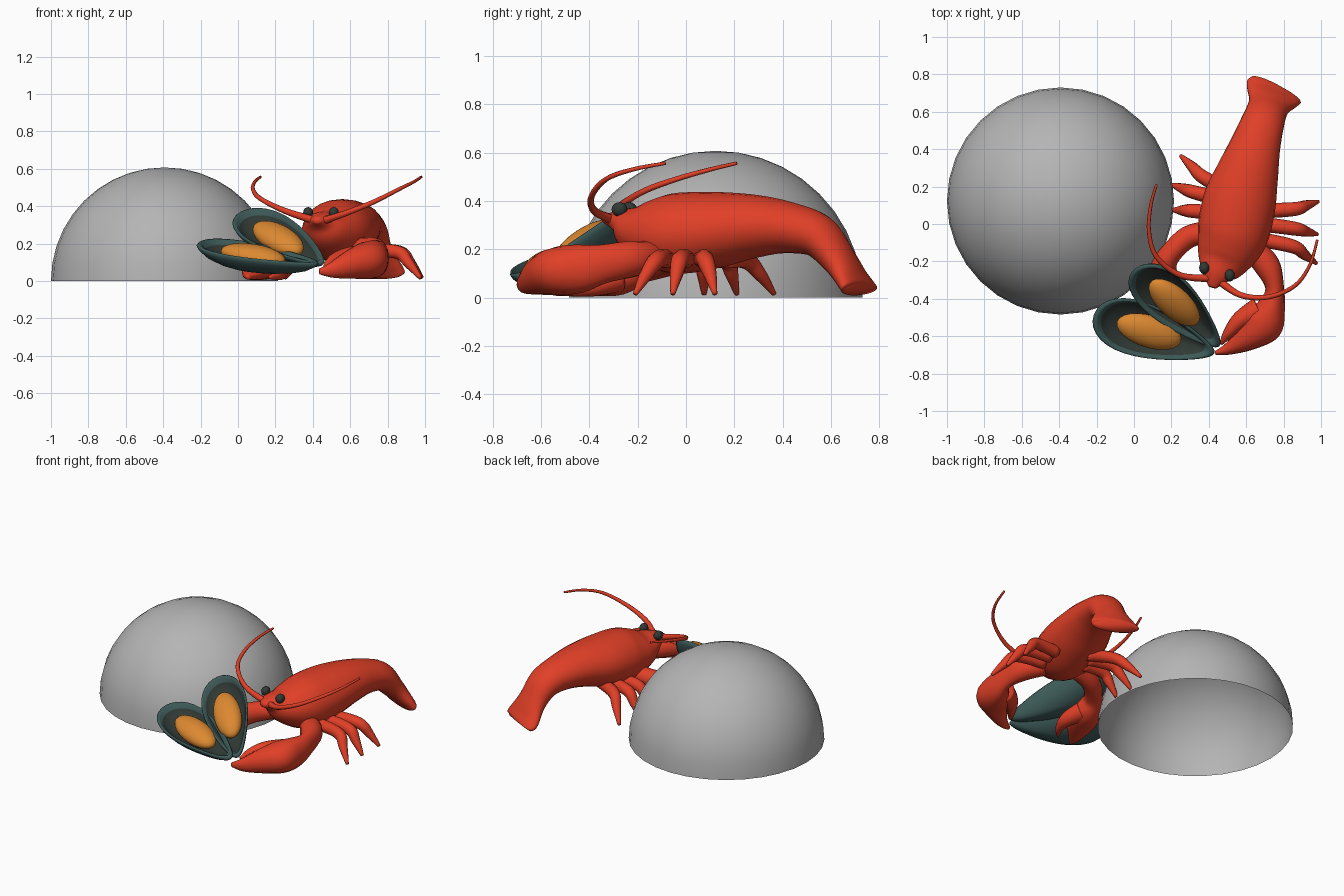
import bpy, bmesh, math
from mathutils import Vector, Matrix

if "Cube" in bpy.data.objects:
    bpy.data.objects.remove(bpy.data.objects["Cube"])


def material(name, rgb):
    m = bpy.data.materials.new(name)
    m.diffuse_color = (*rgb, 1)
    m.use_nodes = True
    m.node_tree.nodes["Principled BSDF"].inputs["Base Color"].default_value = m.diffuse_color
    return m


RED = material("lobster red", (0.75, 0.05, 0.02))
GREEN = material("shell green", (0.045, 0.10, 0.095))
DARK = material("dark shell lining", (0.03, 0.042, 0.036))
ORANGE = material("mussel orange", (0.72, 0.25, 0.03))
GREY = material("dome grey", (0.46, 0.46, 0.46))


def finish(bm, name, mats):
    bmesh.ops.recalc_face_normals(bm, faces=bm.faces[:])
    me = bpy.data.meshes.new(name)
    bm.to_mesh(me)
    bm.free()
    for m in mats:
        me.materials.append(m)
    for p in me.polygons:
        p.use_smooth = True
    ob = bpy.data.objects.new(name, me)
    bpy.context.collection.objects.link(ob)
    return ob


def catmull(a, b, c, d, t):
    return [0.5 * (2 * q + (r - p) * t + (2 * p - 5 * q + 4 * r - s) * t * t
                   + (3 * q - p - 3 * r + s) * t ** 3) for p, q, r, s in zip(a, b, c, d)]


def loft(name, pts, mat=RED, sides=16, steps=5):
    """Smooth tube through points (x, y, z, half width, half height)."""
    p = [pts[0]] + list(pts) + [pts[-1]]
    path = [catmull(*p[i:i + 4], k / steps) for i in range(len(pts) - 1) for k in range(steps)]
    path.append(list(pts[-1]))
    bm = bmesh.new()
    rings = []
    for i, q in enumerate(path):
        a, b = path[max(i - 1, 0)], path[min(i + 1, len(path) - 1)]
        tan = (Vector(b[:3]) - Vector(a[:3])).normalized()
        side = tan.cross(Vector((0, 0, 1))).normalized()
        up = side.cross(tan)
        w, h = max(q[3], 0.004), max(q[4], 0.004)
        ring = []
        for k in range(sides):
            t = 2 * math.pi * k / sides
            co = Vector(q[:3]) + side * w * math.cos(t) + up * h * math.sin(t)
            co.z = max(co.z, 0.003)
            ring.append(bm.verts.new(co))
        rings.append(ring)
    for r, s in zip(rings, rings[1:]):
        for k in range(sides):
            n = (k + 1) % sides
            bm.faces.new((r[k], r[n], s[n], s[k]))
    bm.faces.new(rings[0])
    bm.faces.new(rings[-1])
    return finish(bm, name, [mat])


def ball(name, matrix, mat, seg=20):
    bm = bmesh.new()
    bmesh.ops.create_uvsphere(bm, u_segments=seg, v_segments=seg // 2 + 2, radius=1, matrix=matrix)
    return finish(bm, name, [mat])


# open hemisphere
bm = bmesh.new()
bmesh.ops.create_uvsphere(bm, u_segments=32, v_segments=20, radius=0.607)
bmesh.ops.delete(bm, geom=[v for v in bm.verts if v.co.z < -0.001], context='VERTS')
bmesh.ops.translate(bm, verts=bm.verts[:], vec=(-0.393, 0.123, 0))
finish(bm, "dome", [GREY])

# body from head to tail fan
loft("body", [
    (0.42, -0.34, 0.325, 0.02, 0.015), (0.44, -0.27, 0.315, 0.085, 0.055),
    (0.475, -0.19, 0.28, 0.145, 0.115), (0.525, -0.06, 0.265, 0.19, 0.165),
    (0.565, 0.12, 0.28, 0.195, 0.158), (0.61, 0.28, 0.295, 0.165, 0.132),
    (0.65, 0.42, 0.29, 0.135, 0.107), (0.69, 0.545, 0.255, 0.115, 0.09),
    (0.72, 0.63, 0.16, 0.11, 0.068), (0.74, 0.685, 0.08, 0.145, 0.052),
    (0.75, 0.71, 0.045, 0.155, 0.045), (0.755, 0.72, 0.03, 0.135, 0.035)], sides=24)

# eyes
for name, x, y in (("left_eye", 0.375, -0.235), ("right_eye", 0.512, -0.275)):
    ball(name, Matrix.Translation((x, y, 0.365)) @ Matrix.Diagonal((0.027, 0.033, 0.03, 1)), DARK, 12)

# antennae
antennae = {
    "left_antenna": [(0.42, -0.29, 0.32), (0.25, -0.275, 0.375), (0.12, -0.175, 0.44),
                     (0.08, -0.04, 0.49), (0.09, 0.1, 0.53), (0.12, 0.21, 0.556)],
    "right_antenna": [(0.45, -0.30, 0.32), (0.57, -0.38, 0.36), (0.72, -0.39, 0.42),
                      (0.86, -0.33, 0.49), (0.94, -0.22, 0.53), (0.98, -0.085, 0.556)]}
for name, pts in antennae.items():
    radii = [0.022, 0.016, 0.013, 0.011, 0.009, 0.007]
    loft(name, [(*p, r, r) for p, r in zip(pts, radii)], sides=8)

# walking legs: base, knee, tip
legs = {
    "right_leg": [((0.66, -0.08), (0.85, -0.12), (0.975, -0.21)),
                  ((0.68, 0.0), (0.86, -0.025), (0.98, -0.055)),
                  ((0.69, 0.07), (0.86, 0.08), (0.985, 0.12))],
    "left_leg": [((0.46, 0.06), (0.31, 0.07), (0.205, 0.075)),
                 ((0.48, 0.13), (0.32, 0.17), (0.2, 0.21)),
                 ((0.52, 0.17), (0.37, 0.25), (0.25, 0.365))]}
for name, group in legs.items():
    for i, (b, k, t) in enumerate(group):
        loft(f"{name}_{i + 1}", [(*b, 0.16, 0.04, 0.04), (*k, 0.155, 0.037, 0.037),
                                 ((k[0] + t[0]) / 2, (k[1] + t[1]) / 2, 0.095, 0.028, 0.028),
                                 (*t, 0.015, 0.01, 0.01)], sides=10)

# claws: arm with large finger, then small finger
loft("right_claw", [
    (0.62, -0.12, 0.17, 0.06, 0.06), (0.71, -0.22, 0.16, 0.07, 0.075),
    (0.752, -0.34, 0.14, 0.05, 0.08), (0.735, -0.44, 0.12, 0.075, 0.1),
    (0.69, -0.53, 0.11, 0.11, 0.1), (0.61, -0.605, 0.09, 0.075, 0.08),
    (0.51, -0.665, 0.06, 0.035, 0.045), (0.435, -0.69, 0.05, 0.01, 0.015)])
loft("right_claw_finger", [
    (0.67, -0.46, 0.12, 0.07, 0.075), (0.57, -0.515, 0.115, 0.05, 0.06),
    (0.505, -0.585, 0.1, 0.03, 0.04), (0.465, -0.64, 0.08, 0.01, 0.01)])
loft("left_claw", [
    (0.43, -0.04, 0.18, 0.06, 0.06), (0.29, -0.07, 0.15, 0.06, 0.06),
    (0.18, -0.18, 0.13, 0.06, 0.07), (0.145, -0.28, 0.085, 0.09, 0.075),
    (0.11, -0.38, 0.06, 0.09, 0.055), (0.07, -0.48, 0.035, 0.05, 0.03),
    (0.05, -0.55, 0.02, 0.01, 0.012)])
loft("left_claw_finger", [
    (0.18, -0.29, 0.08, 0.07, 0.06), (0.225, -0.38, 0.05, 0.045, 0.045),
    (0.21, -0.47, 0.03, 0.025, 0.025), (0.17, -0.53, 0.02, 0.008, 0.01)])


def valve(name, hinge, tip, across, half, depth):
    """Egg-shaped dish from hinge to tip, with the mussel meat inside."""
    hinge, tip = Vector(hinge), Vector(tip)
    length = (tip - hinge).length
    lx = (tip - hinge).normalized()
    nz = Vector(across).cross(lx).normalized()
    wy = lx.cross(nz)
    frame = Matrix((lx, wy, nz)).transposed().to_4x4()
    frame.translation = hinge
    # (scale of the outline, height): outside bowl, rim, inside bowl
    profile = [(0.12, -depth), (0.35, -depth * 0.93), (0.6, -depth * 0.76), (0.82, -depth * 0.5),
               (0.96, -depth * 0.18), (1.0, 0.0), (0.97, 0.012), (0.91, 0.008), (0.85, -0.015),
               (0.7, -depth * 0.4), (0.4, -depth * 0.6), (0.12, -depth * 0.65)]
    n = 36
    bm = bmesh.new()
    rings = []
    for s, z in profile:
        ring = []
        for k in range(n):
            a = 2 * math.pi * k / n
            x = (1 - math.cos(a)) / 2
            y = math.sin(a) * half * (0.5 + 0.72 * x)
            ring.append(bm.verts.new(frame @ Vector((length * (0.54 + s * (x - 0.54)), s * y, z))))
        rings.append(ring)
    for i, (r, q) in enumerate(zip(rings, rings[1:])):
        for k in range(n):
            m = (k + 1) % n
            bm.faces.new((r[k], r[m], q[m], q[k])).material_index = int(i >= 8)
    bm.faces.new(rings[0])
    bm.faces.new(rings[-1]).material_index = 1
    finish(bm, name, [GREEN, DARK])
    ball(name + "_meat", frame @ Matrix.Translation((length * 0.54, 0, -0.015))
         @ Matrix.Diagonal((0.182, 0.088, 0.06, 1)), ORANGE, 24)


# open mussel
valve("lower_shell", (0.43, -0.69, 0.09), (-0.215, -0.485, 0.2), (0.33, 0.93, 0.25), 0.165, 0.1)
valve("upper_shell", (0.455, -0.655, 0.09), (0.01, -0.235, 0.365), (0.21, 0.18, 0.14), 0.16, 0.1)
